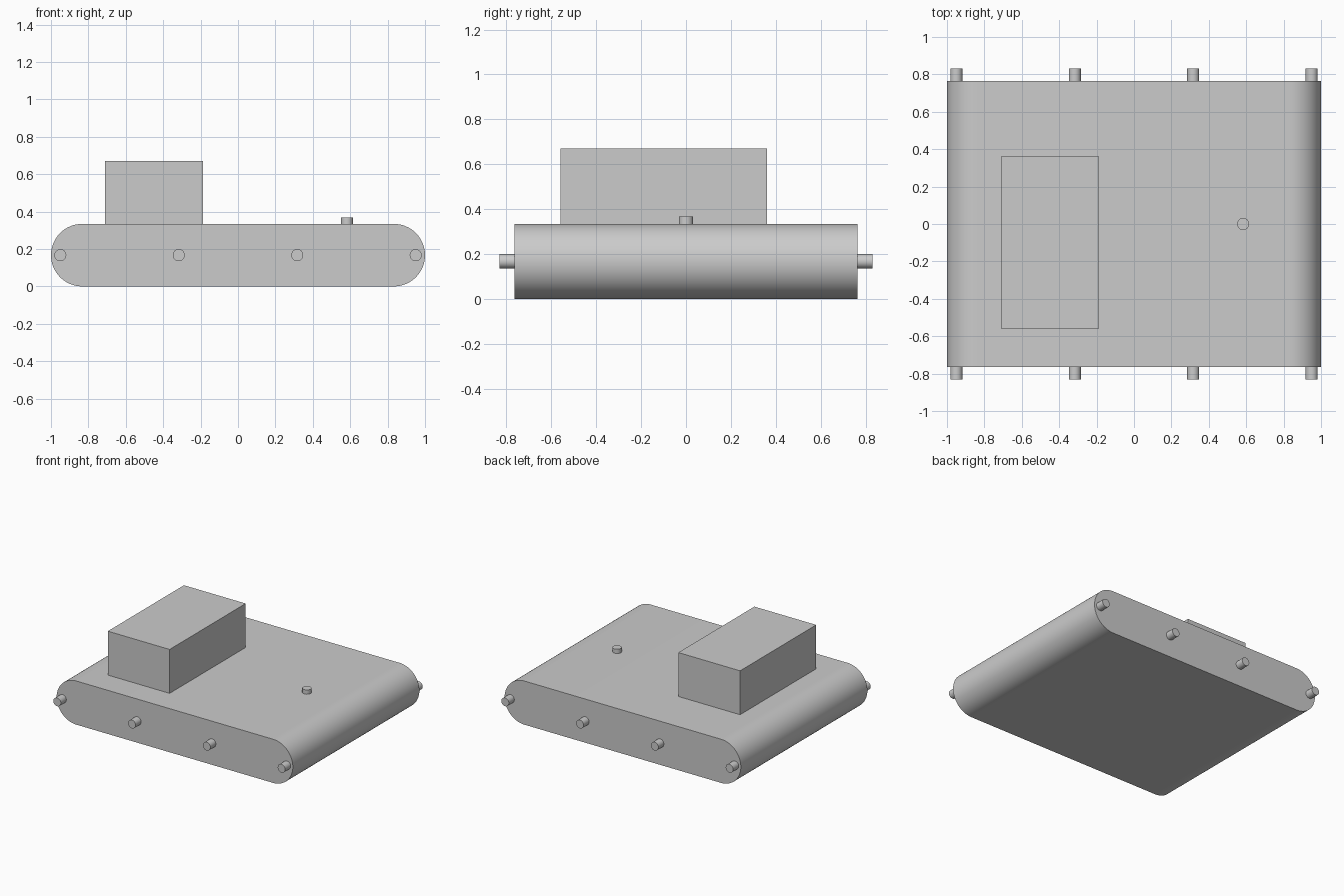
import bpy, bmesh, math
from mathutils import Matrix, Vector

cube = bpy.data.objects.get("Cube")
if cube:
    bpy.data.objects.remove(cube, do_unlink=True)

grey = bpy.data.materials.new("plain grey")
grey.use_nodes = True
grey.diffuse_color = (0.6, 0.6, 0.6, 1)
grey.node_tree.nodes["Principled BSDF"].inputs["Base Color"].default_value = (0.6, 0.6, 0.6, 1)

HALF_LENGTH, HALF_WIDTH, RADIUS = 1.0, 0.765, 0.167
DECK = 2 * RADIUS
PIN_RADIUS = 0.032


def finish(name, bm, smooth=True):
    bmesh.ops.recalc_face_normals(bm, faces=bm.faces)
    mesh = bpy.data.meshes.new(name)
    bm.to_mesh(mesh)
    bm.free()
    mesh.materials.append(grey)
    obj = bpy.data.objects.new(name, mesh)
    bpy.context.collection.objects.link(obj)
    if smooth:
        bpy.ops.object.select_all(action='DESELECT')
        obj.select_set(True)
        bpy.context.view_layer.objects.active = obj
        bpy.ops.object.shade_smooth_by_angle(angle=math.radians(30))
    return obj


def cylinder(name, centre, depth, rotation=Matrix()):
    bm = bmesh.new()
    bmesh.ops.create_cone(bm, cap_ends=True, segments=32, radius1=PIN_RADIUS,
                          radius2=PIN_RADIUS, depth=depth,
                          matrix=Matrix.Translation(centre) @ rotation)
    return finish(name, bm)


# Hull: a round-ended profile extruded across the width
bm = bmesh.new()
steps = 32
verts = []
for side in (1, -1):
    for i in range(steps + 1):
        a = -math.pi / 2 + math.pi * i / steps
        verts.append(bm.verts.new((side * (HALF_LENGTH - RADIUS + RADIUS * math.cos(a)),
                                   -HALF_WIDTH, RADIUS + side * RADIUS * math.sin(a))))
face = bm.faces.new(verts)
new = bmesh.ops.extrude_face_region(bm, geom=[face], use_keep_orig=True)["geom"]
bmesh.ops.translate(bm, vec=(0, 2 * HALF_WIDTH, 0),
                    verts=[g for g in new if isinstance(g, bmesh.types.BMVert)])
finish("hull", bm)

# Cabin block on the deck
low, high = Vector((-0.71, -0.56, DECK)), Vector((-0.187, 0.36, 0.67))
bm = bmesh.new()
bmesh.ops.create_cube(bm, size=1, matrix=Matrix.Translation((low + high) / 2)
                      @ Matrix.Diagonal((high - low).to_4d()))
finish("cabin", bm, smooth=False)

# Deck knob
cylinder("deck_knob", (0.583, 0, DECK + 0.0165), 0.033)

# Axle stubs along both sides
sideways = Matrix.Rotation(math.pi / 2, 4, 'X')
for side, label in ((-1, "front"), (1, "back")):
    for i in range(4):
        x = -0.95 + i * 1.9 / 3
        cylinder(f"{label}_axle_stub_{i + 1}", (x, side * (HALF_WIDTH + 0.033), RADIUS),
                 0.066, sideways)
